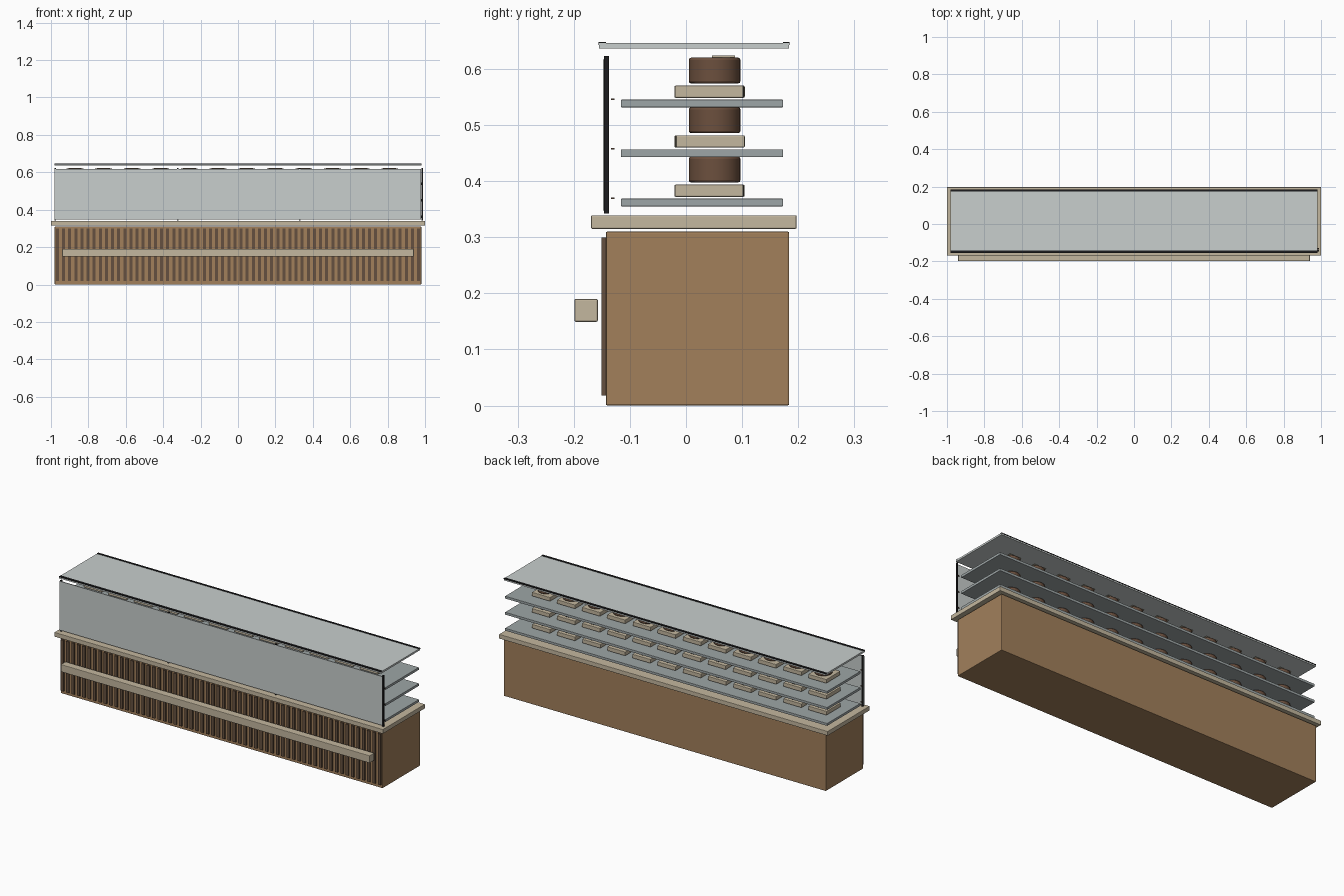
import bpy, bmesh, math, random
from mathutils import Matrix

if "Cube" in bpy.data.objects:
    bpy.data.objects.remove(bpy.data.objects["Cube"])

random.seed(4)


def mat(name, r, g, b):
    m = bpy.data.materials.new(name)
    m.diffuse_color = (r, g, b, 1)
    m.use_nodes = True
    m.node_tree.nodes["Principled BSDF"].inputs["Base Color"].default_value = m.diffuse_color
    return m


WOOD = mat("warm wood", 0.36, 0.215, 0.105)
DARK = mat("dark wood slat", 0.13, 0.08, 0.05)
STONE = mat("beige stone", 0.55, 0.475, 0.345)
GLASS = mat("pale glass", 0.58, 0.62, 0.61)
SHELF = mat("grey glass shelf", 0.34, 0.38, 0.385)
BLACK = mat("black metal", 0.012, 0.012, 0.013)
CAKE = mat("chocolate cake", 0.15, 0.08, 0.048)


def finish(bm, name, material, bevel=0.0):
    me = bpy.data.meshes.new(name)
    bm.to_mesh(me)
    bm.free()
    me.materials.append(material)
    ob = bpy.data.objects.new(name, me)
    bpy.context.collection.objects.link(ob)
    if bevel:
        mod = ob.modifiers.new("soft edges", "BEVEL")
        mod.width = bevel
        mod.segments = 2
        mod.limit_method = "ANGLE"
    return ob


def add_box(bm, x, y, z, spin=0.0):
    """Box from three (min, max) ranges, optionally turned about z."""
    size = Matrix.Diagonal((x[1] - x[0], y[1] - y[0], z[1] - z[0], 1))
    mid = Matrix.Translation([(a + b) / 2 for a, b in (x, y, z)])
    bmesh.ops.create_cube(bm, size=1, matrix=mid @ Matrix.Rotation(spin, 4, "Z") @ size)


def box(name, x, y, z, material, bevel=0.0):
    bm = bmesh.new()
    add_box(bm, x, y, z)
    return finish(bm, name, material, bevel)


# cabinet, counter and front rail
box("cabinet_body", (-0.98, 0.98), (-0.143, 0.184), (0.0, 0.31), WOOD, 0.003)
box("counter_top", (-1, 1), (-0.169, 0.197), (0.315, 0.339), STONE, 0.002)
box("front_rail", (-0.94, 0.94), (-0.199, -0.157), (0.149, 0.19), STONE, 0.003)

# vertical slats on the cabinet front
bm = bmesh.new()
count = 60
for i in range(count):
    cx = -0.965 + 1.93 * i / (count - 1)
    add_box(bm, (cx - 0.008, cx + 0.008), (-0.151, -0.143), (0.018, 0.299))
finish(bm, "front_slats", DARK)

# glass front with four black posts behind it
box("front_glass", (-0.982, 0.979), (-0.1475, -0.143), (0.348, 0.617), GLASS)
posts = bmesh.new()
pegs = bmesh.new()
shelf_z = [0.355, 0.443, 0.5315]
for i in range(4):
    px = -0.98 + i * 1.96 / 3
    add_box(posts, (px, px + 0.008), (-0.1465, -0.1375), (0.342, 0.6225))
    for z in shelf_z:
        add_box(pegs, (px, px + 0.008), (-0.134, -0.127), (z + 0.013, z + 0.016))
finish(posts, "front_posts", BLACK)
finish(pegs, "shelf_pegs", DARK)

# glass roof with black edge strips
box("roof_glass", (-0.98, 0.98), (-0.155, 0.184), (0.636, 0.646), GLASS)
strips = bmesh.new()
for y in ((-0.1555, -0.143), (0.173, 0.1845)):
    add_box(strips, (-0.98, 0.98), y, (0.6425, 0.648))
finish(strips, "roof_edge_strips", BLACK)

# shelves, each with a row of trays, cakes and toppings
for n, z in enumerate(shelf_z, 1):
    box(f"shelf_{n}", (-0.98, 0.98), (-0.116, 0.173), (z, z + 0.0135), SHELF, 0.001)
    trays, cakes, tops = bmesh.new(), bmesh.new(), bmesh.new()
    for i in range(12):
        cx = -0.872 + 0.153 * i
        shift = random.uniform(-0.002, 0.002)
        add_box(trays, (cx - 0.055, cx + 0.055), (-0.019 + shift, 0.103 + shift),
                (z + 0.017, z + 0.0385))
        bmesh.ops.create_cone(cakes, cap_ends=True, segments=32, radius1=0.046,
                              radius2=0.046, depth=0.046,
                              matrix=Matrix.Translation((cx, 0.051, z + 0.0655)))
        add_box(tops, (cx - 0.035, cx + 0.035), (0.046, 0.087), (z + 0.0885, z + 0.0925))
    finish(trays, f"trays_{n}", STONE, 0.002)
    ob = finish(cakes, f"cakes_{n}", CAKE, 0.004)
    bpy.ops.object.select_all(action="DESELECT")
    ob.select_set(True)
    bpy.context.view_layer.objects.active = ob
    bpy.ops.object.shade_smooth_by_angle(angle=math.radians(40))
    finish(tops, f"cake_toppings_{n}", STONE)
